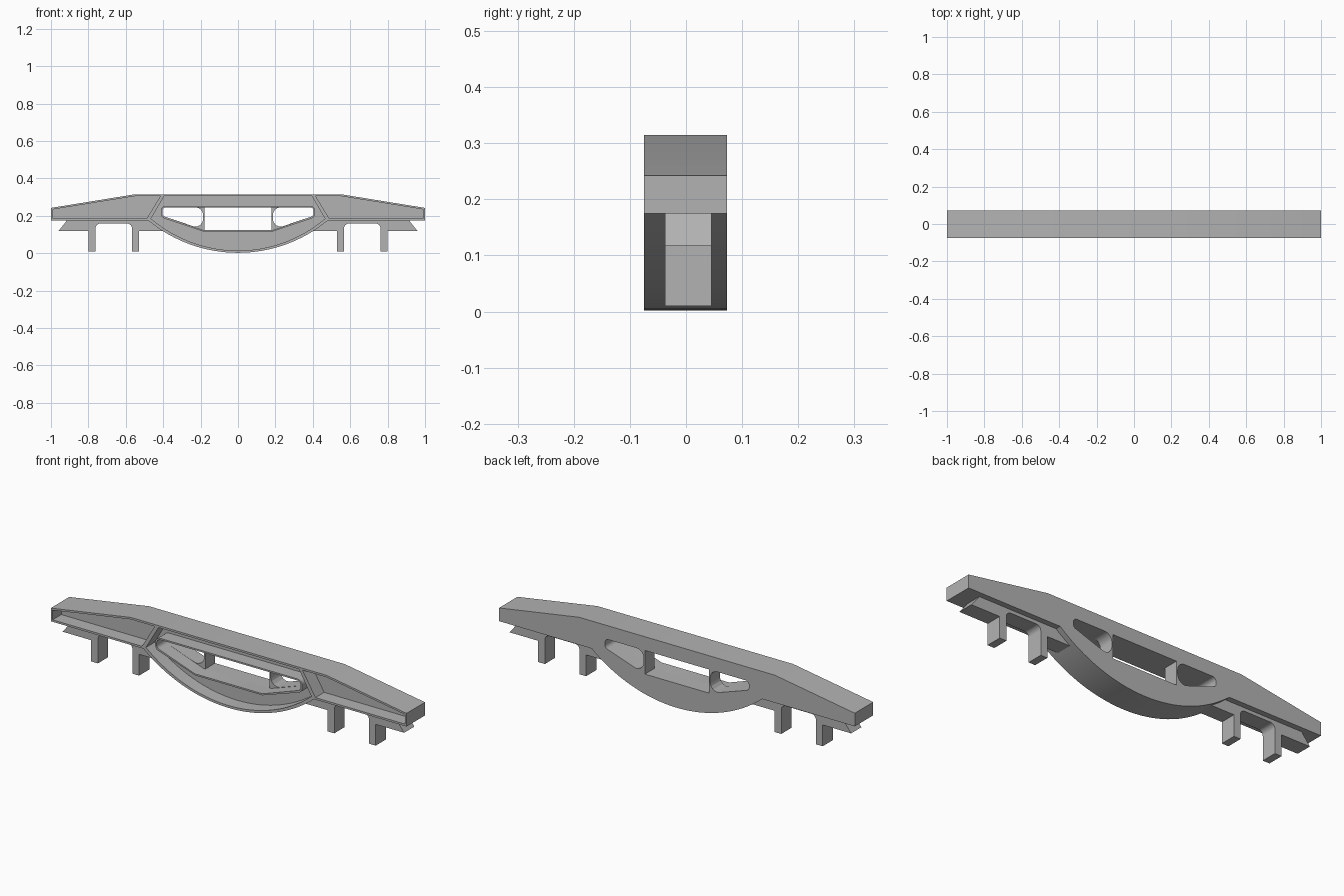
import bpy
import bmesh
import math
from mathutils import Vector

cube = bpy.data.objects.get("Cube")
if cube:
    bpy.data.objects.remove(cube)

FRONT, FLOOR, BACK = -0.075, -0.005, 0.073

grey = bpy.data.materials.new("cast_grey")
grey.use_nodes = True
grey.diffuse_color = (0.45, 0.45, 0.45, 1)
grey.node_tree.nodes["Principled BSDF"].inputs["Base Color"].default_value = grey.diffuse_color


def flip(points):
    return [(-x, z) for x, z in points]


def rounded(corners, steps=6):
    """Fillet a polygon given as (x, z, radius) corners."""
    out = []
    for i, (x, z, r) in enumerate(corners):
        p = Vector((x, z))
        if r == 0:
            out.append((x, z))
            continue
        a = (Vector(corners[i - 1][:2]) - p).normalized()
        b = (Vector(corners[(i + 1) % len(corners)][:2]) - p).normalized()
        half = a.angle(b) / 2
        centre = p + (a + b).normalized() * (r / math.sin(half))
        u = p + a * (r / math.tan(half)) - centre
        v = p + b * (r / math.tan(half)) - centre
        for k in range(steps + 1):
            d = u.lerp(v, k / steps).normalized() * r
            out.append(tuple(centre + d))
    return out


def prism(name, points, y0, y1):
    """Extrude an (x, z) outline along y."""
    bm = bmesh.new()
    face = bm.faces.new([bm.verts.new((x, y0, z)) for x, z in points])
    ext = bmesh.ops.extrude_face_region(bm, geom=[face])
    verts = [v for v in ext["geom"] if isinstance(v, bmesh.types.BMVert)]
    bmesh.ops.translate(bm, verts=verts, vec=(0, y1 - y0, 0))
    bmesh.ops.recalc_face_normals(bm, faces=bm.faces)
    mesh = bpy.data.meshes.new(name)
    bm.to_mesh(mesh)
    bm.free()
    mesh.materials.append(grey)
    obj = bpy.data.objects.new(name, mesh)
    bpy.context.collection.objects.link(obj)
    return obj


def activate(obj):
    bpy.ops.object.select_all(action="DESELECT")
    obj.select_set(True)
    bpy.context.view_layer.objects.active = obj


def cut(obj, points, y0=-0.2, y1=0.2):
    cutter = prism("cutter", points, y0, y1)
    activate(obj)
    mod = obj.modifiers.new("cut", "BOOLEAN")
    mod.operation, mod.solver, mod.object = "DIFFERENCE", "EXACT", cutter
    bpy.ops.object.modifier_apply(modifier=mod.name)
    bpy.data.objects.remove(cutter)


def smooth(obj):
    activate(obj)
    bpy.ops.object.shade_smooth_by_angle(angle=math.radians(20))


def belly(half_width, top, bottom, steps=32):
    """Circular arc from +x to -x sagging to the bottom height."""
    sag = top - bottom
    r = (half_width ** 2 + sag ** 2) / (2 * sag)
    t = math.asin(half_width / r)
    angles = [t - 2 * t * k / steps for k in range(steps + 1)]
    return [(r * math.sin(a), bottom + r - r * math.cos(a)) for a in angles]


def opening(grow):
    """Rounded trapezoid window outline."""
    half, top, side, base, foot = 0.405 + grow, 0.245 + grow, 0.2 - grow, 0.125 - grow, 0.19
    r = 0.02 + grow
    return rounded([(-half, top, r), (half, top, r), (half, side, r),
                    (foot, base, 0), (-foot, base, 0), (-half, side, r)])


# Main beam with recessed front
beam = prism("beam", [(-0.48, 0.175), (-1, 0.175), (-1, 0.242), (-0.55, 0.315),
                      (0.55, 0.315), (1, 0.242), (1, 0.175)] + belly(0.48, 0.175, 0.002),
             FRONT, BACK)
end_pocket = [(0.99, 0.185), (0.99, 0.234), (0.55, 0.305), (0.415, 0.305), (0.488, 0.185)]
for pocket in (end_pocket, flip(end_pocket),
               [(-0.395, 0.305), (0.395, 0.305)] + belly(0.465, 0.185, 0.014)):
    cut(beam, pocket, -0.2, FLOOR)

# Through holes in the web
slot = rounded([(0.405, 0.245, 0.02), (0.187, 0.245, 0.04),
                (0.187, 0.126, 0.04), (0.405, 0.2, 0.02)])
for hole in (slot, flip(slot),
             [(-0.18, 0.125), (0.18, 0.125), (0.18, 0.245), (-0.18, 0.245)]):
    cut(beam, hole)
smooth(beam)

# Raised lip around the window
lip = prism("window_lip", opening(0.008), FRONT, FLOOR)
cut(lip, opening(0))
smooth(lip)

# Hangers with two legs under each end
hanger = rounded([(0.915, 0.175, 0), (0.96, 0.118, 0), (0.8, 0.118, 0), (0.8, 0.01, 0),
                  (0.762, 0.01, 0), (0.762, 0.158, 0.025), (0.567, 0.158, 0.025),
                  (0.567, 0.01, 0), (0.53, 0.01, 0), (0.53, 0.118, 0),
                  (0.38, 0.118, 0), (0.46, 0.175, 0)])
for side, outline in (("left", hanger), ("right", flip(hanger))):
    smooth(prism(side + "_hanger", outline, -0.037, 0.045))
